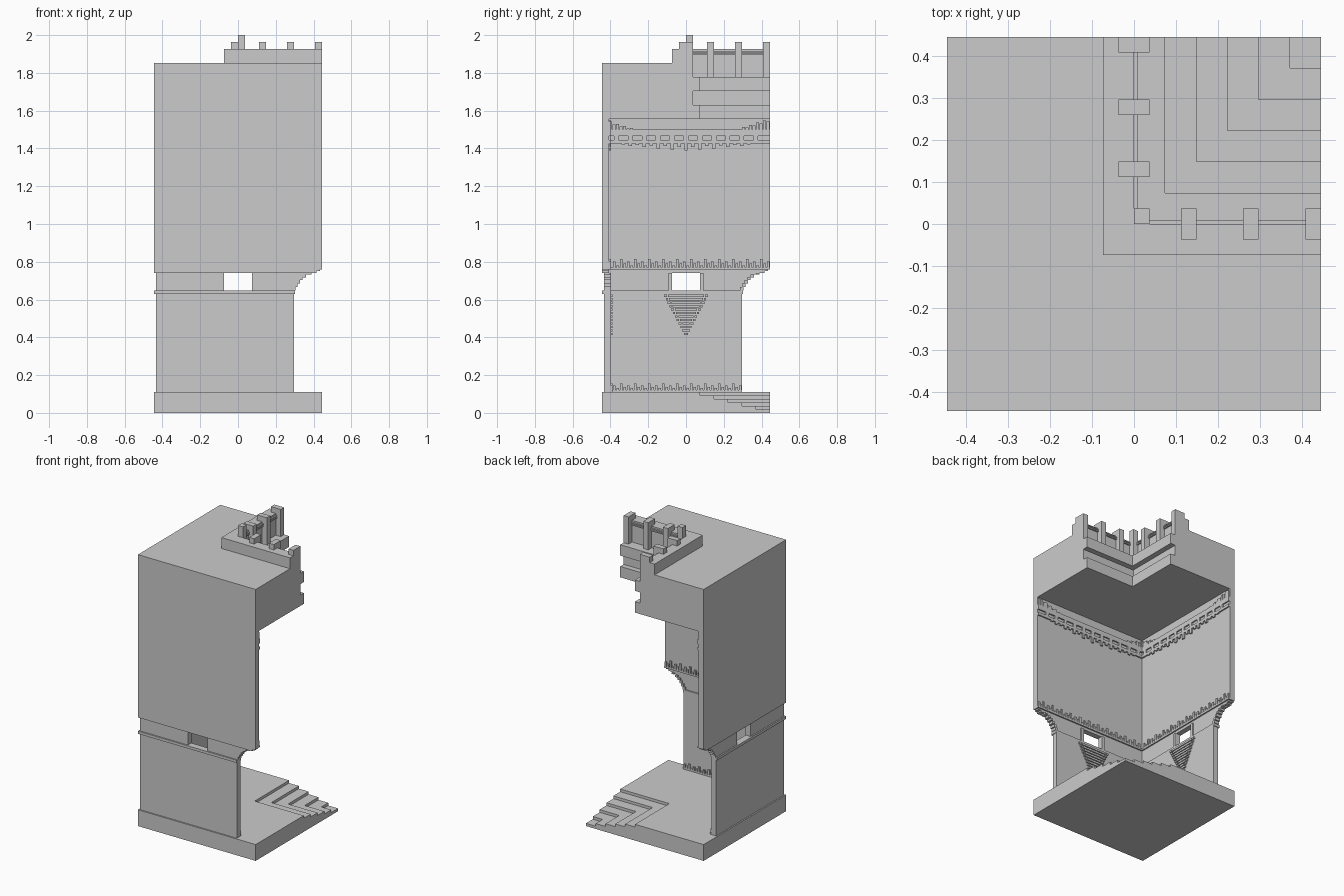
import bpy, bmesh

cube = bpy.data.objects.get("Cube")
if cube:
    bpy.data.objects.remove(cube, do_unlink=True)

U = 1 / 54          # building module
H = 24              # half width in modules


def prism(bm, pts, z0, z1):
    """Extrude a flat outline from z0 to z1."""
    face = bm.faces.new([bm.verts.new((x * U, y * U, z0 * U)) for x, y in pts])
    top = bmesh.ops.extrude_face_region(bm, geom=[face])["geom"]
    verts = [v for v in top if isinstance(v, bmesh.types.BMVert)]
    bmesh.ops.translate(bm, verts=verts, vec=(0, 0, (z1 - z0) * U))


def ell(bm, o, n, e, z0, z1):
    """Corner-shaped course: outer line o, inner line n, arms ending at e."""
    prism(bm, [(o, o), (e, o), (e, n), (n, n), (n, e), (o, e)], z0, z1)


def pair(bm, x0, x1, y0, y1, z0, z1):
    """Box on one arm and its twin across the diagonal."""
    box = [(x0, y0), (x1, y0), (x1, y1), (x0, y1)]
    prism(bm, box, z0, z1)
    prism(bm, [(y, x) for x, y in box], z0, z1)


def finish(name, bm):
    bmesh.ops.recalc_face_normals(bm, faces=bm.faces[:])
    mesh = bpy.data.meshes.new(name)
    bm.to_mesh(mesh)
    bm.free()
    obj = bpy.data.objects.new(name, mesh)
    bpy.context.collection.objects.link(obj)


# Base with corner steps running down to the open corner
bm = bmesh.new()
prism(bm, [(-H, -H), (H, -H), (H, H), (-H, H)], 0, 1)
for k in range(1, 6):
    ell(bm, -H, H - 4 * k, H, k, k + 1)
finish("stepped_base", bm)

# Lower walls and string course
bm = bmesh.new()
ell(bm, -23.5, -21.5, 16, 6, 34)
ell(bm, -H, -21.5, 16.25, 34, 35)
finish("lower_walls", bm)

# Window storey, whose free ends corbel out in small courses
bm = bmesh.new()
ell(bm, -23.5, -22, -4, 35, 40)
courses = [(35, 16.5), (36, 17), (37, 17.75), (38, 18.5), (38.75, 19.5), (39.5, 21), (40, 22.5)]
for (z0, end), (z1, _) in zip(courses, courses[1:]):
    pair(bm, 4, end, -23.5, -22, z0, z1)
    pair(bm, end - 1, end, -22, -21.5, z0, z1)
ell(bm, -H, -22, 22.5, 40, 40.5)
ell(bm, -H, -22, 23.5, 40.5, 41)
finish("window_storey", bm)

# Window jambs
bm = bmesh.new()
for x in (-5, 4):
    pair(bm, x, x + 1, -22, -21.5, 35, 40)
finish("window_frames", bm)

# Upper walls
bm = bmesh.new()
ell(bm, -H, -22, H, 41, 84)
finish("upper_walls", bm)

# Crenellated skirtings at the floor and at the foot of the upper walls
teeth = (0.5, 2, 0.9, 1.4)
for name, face, z, end, scale in (("floor_skirting", -21.5, 6, 16, 0.9),
                                  ("upper_skirting", -22, 41, H, 1.2)):
    bm = bmesh.new()
    ell(bm, face, face + 0.5, end, z, z + 0.6)
    for x in range(-21, end):
        pair(bm, x + 0.15, x + 0.85, face, face + 0.5, z + 0.6, z + 0.6 + teeth[x % 4] * scale)
    finish(name, bm)

# Inverted triangle reliefs under the windows
bm = bmesh.new()
for row in range(12):
    w = 6.3 - row * 0.52
    z = 33.2 - row
    if row % 2 == 0 and w > 1.8:
        bars = [(-w, -w + 0.8), (-w + 1.1, w - 1.1), (w - 0.8, w)]
    elif w > 1.8:
        bars = [(-w, -w + 0.6), (-w + 0.9, w - 0.9), (w - 0.6, w)]
    else:
        bars = [(-w, w)]
    for x0, x1 in bars:
        pair(bm, x0, x1, -21.5, -21, z, z + 0.7)
finish("triangle_reliefs", bm)

# Frieze with slots, hanging teeth and rising ends
bm = bmesh.new()
ell(bm, -22, -21.5, H, 77, 78)
ell(bm, -22, -21.5, H, 79.2, 81)
for x in range(-20, 21, 4):
    pair(bm, x - 0.65, x + 0.65, -22, -21.5, 78, 79.2)
for x in range(-18, 19, 2):
    drop = 2 - abs(x) * 0.08
    if x % 4:
        drop *= 0.5
    pair(bm, x - 0.5, x + 0.5, -22, -21.5, 77 - drop, 77)
for x in range(-22, H):
    rise = (abs(x + 0.5) - 14) * 0.3 - 0.5 * (x % 2)
    if rise > 0:
        pair(bm, x, x + 0.85, -22, -21.5, 81, 81 + rise)
finish("frieze", bm)

# Roof slab with grooved edge around the open corner
bm = bmesh.new()
for z, n in ((84, 4), (88, 2), (92, 4), (96, 0)):
    ell(bm, -H, n, H, z, z + 4)
finish("roof_slab", bm)

# Parapet with thin rails
bm = bmesh.new()
ell(bm, -4, 0, H, 100, 104)
for z in (102.4, 103):
    ell(bm, 0, 0.5, H, z, z + 0.4)
finish("parapet", bm)

# Parapet posts
bm = bmesh.new()
for x in (6, 14, 22):
    pair(bm, x, x + 2, -2, 2, 96, 106)
prism(bm, [(0, 0), (2, 0), (2, 2), (0, 2)], 96, 108)
finish("parapet_posts", bm)
